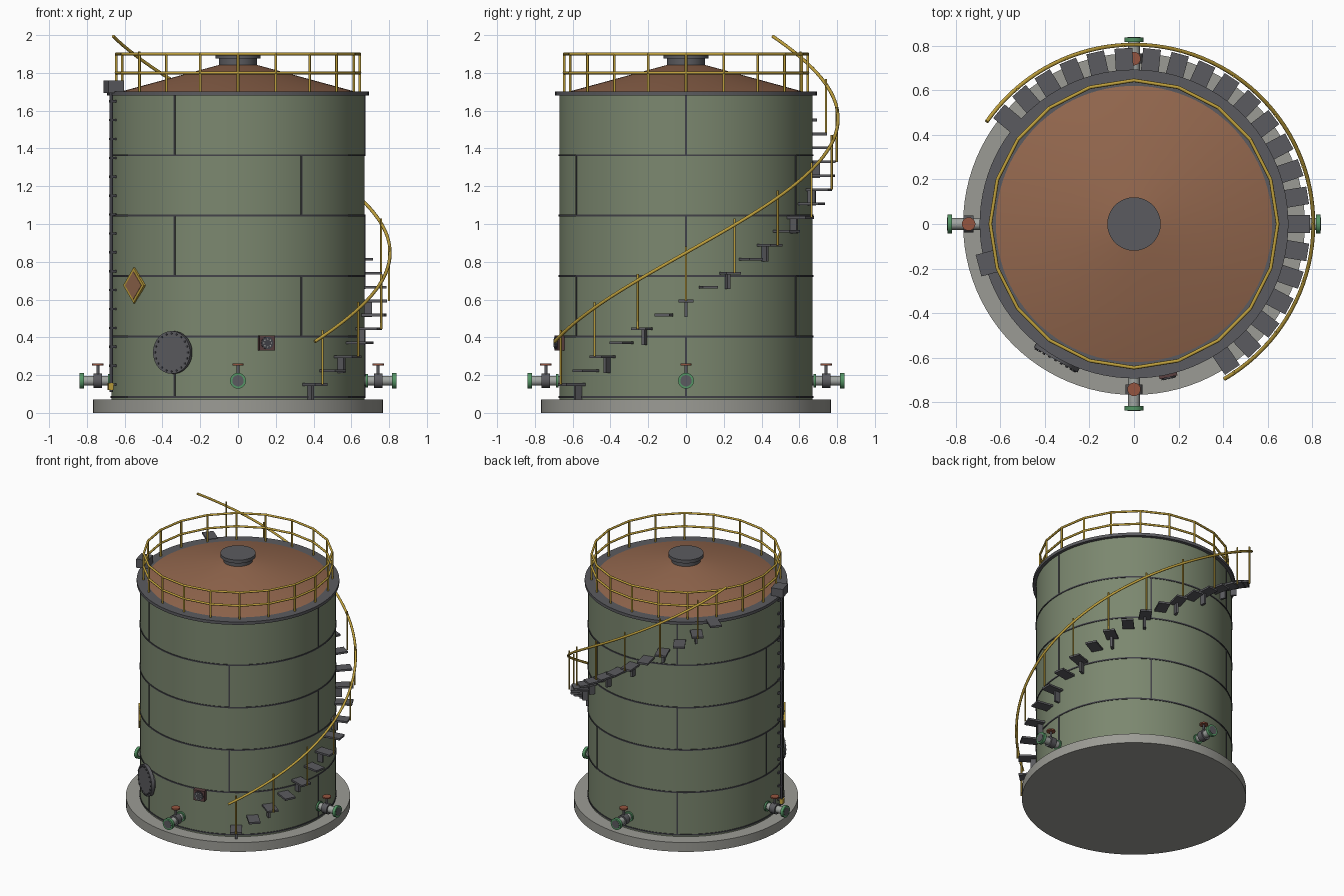
import bpy, bmesh, math
from mathutils import Matrix, Vector

old = bpy.data.objects.get("Cube")
if old:
    bpy.data.objects.remove(old, do_unlink=True)


def material(name, rgb):
    m = bpy.data.materials.new(name)
    m.use_nodes = True
    col = (*rgb, 1)
    m.diffuse_color = col
    bsdf = next(n for n in m.node_tree.nodes if n.type == 'BSDF_PRINCIPLED')
    bsdf.inputs["Base Color"].default_value = col
    return m


GREEN = material("tank green", (0.20, 0.245, 0.16))
STEEL = material("dark steel", (0.105, 0.105, 0.115))
SEAM = material("weld grey", (0.055, 0.055, 0.065))
CONCRETE = material("concrete", (0.33, 0.33, 0.30))
RUST = material("roof brown", (0.29, 0.135, 0.075))
YELLOW = material("rail yellow", (0.52, 0.35, 0.045))
PIPE = material("pipe grey", (0.36, 0.38, 0.36))
FLANGE = material("flange green", (0.09, 0.30, 0.13))
MAROON = material("plate maroon", (0.10, 0.05, 0.05))
WHEEL = material("handwheel red", (0.30, 0.09, 0.05))


def at(deg, r=0, z=0):
    """Frame on the shell: x points outward, y along the shell, z up."""
    return Matrix.Rotation(math.radians(deg), 4, 'Z') @ Matrix.Translation((r, 0, z))


OUT = Matrix.Rotation(math.pi / 2, 4, 'Y')


class Part:
    """Collects primitives into one object."""

    def __init__(self, name, mat):
        self.name, self.mat, self.bm = name, mat, bmesh.new()

    def box(self, m, *size):
        bmesh.ops.create_cube(self.bm, size=1, matrix=m @ Matrix.Diagonal((*size, 1)))
        return self

    def cyl(self, m, r, h, n=24, top=None):
        bmesh.ops.create_cone(self.bm, cap_ends=True, segments=n, radius1=r,
                              radius2=r if top is None else top, depth=h, matrix=m)
        return self

    def rod(self, a, b, r, n=8):
        a, b = Vector(a), Vector(b)
        d = b - a
        turn = d.to_track_quat('Z', 'Y').to_matrix().to_4x4()
        return self.cyl(Matrix.Translation((a + b) / 2) @ turn, r, d.length, n)

    def done(self):
        for f in self.bm.faces:
            f.smooth = True
        for e in self.bm.edges:
            e.smooth = len(e.link_faces) == 2 and e.calc_face_angle(0) < 0.8
        me = bpy.data.meshes.new(self.name)
        self.bm.to_mesh(me)
        self.bm.free()
        me.materials.append(self.mat)
        ob = bpy.data.objects.new(self.name, me)
        bpy.context.collection.objects.link(ob)
        return ob


def up(z):
    return Matrix.Translation((0, 0, z))


# Foundation, shell, roof and roof vent
R = 0.67
Part("foundation_slab", CONCRETE).cyl(up(0.035), 0.767, 0.07, 96).done()
Part("tank_shell", GREEN).cyl(up(0.88), R, 1.62, 96).done()
Part("top_ring", STEEL).cyl(up(1.69), 0.693, 0.022, 96).done()
Part("cone_roof", RUST).cyl(up(1.77), 0.642, 0.15, 96, 0.09).done()
vent = Part("roof_vent", STEEL)
vent.cyl(up(1.84), 0.1, 0.08, 48).cyl(up(1.888), 0.12, 0.025, 48).done()

# Weld seams: a ring per course, with staggered upright joints
COURSE = 0.32
seams = Part("weld_seams", SEAM)
for i in range(6):
    seams.cyl(up(0.084 + i * COURSE), R + 0.004, 0.01, 96)
for i in range(5):
    for k in range(3):
        seams.box(at(120 * k + 60 * (i % 2), R, 0.24 + i * COURSE), 0.008, 0.01, COURSE)
seams.done()

# Roof guard rail
N = 20
guard = Part("roof_guard_rail", YELLOW)
for i in range(N):
    a, b = at(i * 360 / N, 0.645), at((i + 1) * 360 / N, 0.645)
    guard.rod(a @ Vector((0, 0, 1.69)), a @ Vector((0, 0, 1.905)), 0.007)
    for z in (1.80, 1.90):
        guard.rod(a @ Vector((0, 0, z)), b @ Vector((0, 0, z)), 0.008)
guard.done()

# Spiral stair: treads, with a bracket and a post on every second one
STEPS, START, TURN, RISE = 22, -56, 9.34, 0.0737
treads = Part("stair_treads", STEEL)
brackets = Part("stair_brackets", STEEL)
posts = Part("stair_posts", YELLOW)
for i in range(STEPS):
    ang, z = START + i * TURN, 0.15 + i * RISE
    treads.box(at(ang, 0.73, z), 0.12, 0.08, 0.014)
    if i % 2 == 0:
        brackets.box(at(ang, 0.69, z - 0.045), 0.04, 0.016, 0.08)
        posts.cyl(at(ang, 0.80, z + 0.145), 0.006, 0.29, 8)
for p in (treads, brackets, posts):
    p.done()

# Stair handrail, a swept helix
curve = bpy.data.curves.new("stair_handrail", 'CURVE')
curve.dimensions = '3D'
curve.bevel_depth = 0.009
curve.bevel_resolution = 2
curve.use_fill_caps = True
COUNT = 67
path = curve.splines.new('POLY')
path.points.add(COUNT - 1)
for i, p in enumerate(path.points):
    ang = -59.7 + 204.9 * i / (COUNT - 1)
    p.co = (*(at(ang, 0.805, 0.848 + ang * RISE / TURN).translation), 1)
curve.materials.append(YELLOW)
bpy.context.collection.objects.link(bpy.data.objects.new("stair_handrail", curve))

# Four nozzles with valve, flange and handwheel
pipes = Part("nozzle_pipes", PIPE)
valves = Part("valve_bodies", STEEL)
flanges = Part("nozzle_flanges", FLANGE)
wheels = Part("valve_handwheels", WHEEL)
Z = 0.17
for k in range(4):
    ang = 90 * k
    pipes.cyl(at(ang, 0.74, Z) @ OUT, 0.026, 0.17)
    valves.cyl(at(ang, 0.742, Z) @ OUT, 0.038, 0.045)
    valves.cyl(at(ang, 0.742, Z + 0.045), 0.008, 0.08, 10)
    valves.cyl(at(ang, 0.833, Z) @ OUT, 0.03, 0.014)
    flanges.cyl(at(ang, 0.827, Z) @ OUT, 0.042, 0.022)
    flanges.cyl(at(ang, 0.682, Z) @ OUT, 0.036, 0.012)
    wheels.cyl(at(ang, 0.742, Z + 0.087), 0.03, 0.01)
for p in (pipes, valves, flanges, wheels):
    p.done()


def bolt_circle(part, frame, r, n, size):
    for k in range(n):
        t = 2 * math.pi * k / n
        spot = Matrix.Translation((0, r * math.cos(t), r * math.sin(t)))
        part.cyl(frame @ spot @ OUT, size, 0.012, 6)


# Manhole
manhole = Part("manhole_cover", STEEL)
manhole.cyl(at(240, 0.67, 0.32) @ OUT, 0.09, 0.06, 40)
manhole.cyl(at(240, 0.692, 0.32) @ OUT, 0.113, 0.024, 40).done()
bolts = Part("manhole_bolts", SEAM)
bolt_circle(bolts, at(240, 0.704, 0.32), 0.1, 20, 0.006)
bolts.done()

# Small square inspection plate
spot = at(282.7, 0.685, 0.37)
Part("inspection_plate", MAROON).box(spot, 0.04, 0.082, 0.078).done()
Part("inspection_disc", SEAM).cyl(spot @ Matrix.Translation((0.021, 0, 0)) @ OUT, 0.033, 0.012).done()
studs = Part("inspection_studs", PIPE)
bolt_circle(studs, spot @ Matrix.Translation((0.023, 0, 0)), 0.021, 8, 0.004)
studs.done()

# Diamond warning sign
tilt = Matrix.Rotation(math.pi / 4, 4, 'X')
Part("sign_border", YELLOW).box(at(215.4, 0.673, 0.675) @ tilt, 0.012, 0.134, 0.134).done()
Part("sign_face", RUST).box(at(215.4, 0.677, 0.675) @ tilt, 0.008, 0.104, 0.104).done()

# Level gauge: upright pipe, clips, head box and drain fitting
gauge = Part("level_gauge", SEAM)
gauge.cyl(at(195, 0.695, 0.91), 0.009, 1.6, 12)
for k in range(16):
    gauge.box(at(195, 0.685, 0.15 + 0.1 * k), 0.04, 0.022, 0.012)
gauge.done()
Part("gauge_head", STEEL).box(at(195, 0.68, 1.727), 0.085, 0.1, 0.065).done()
Part("gauge_drain", YELLOW).box(at(195, 0.70, 0.14), 0.025, 0.03, 0.035).done()
